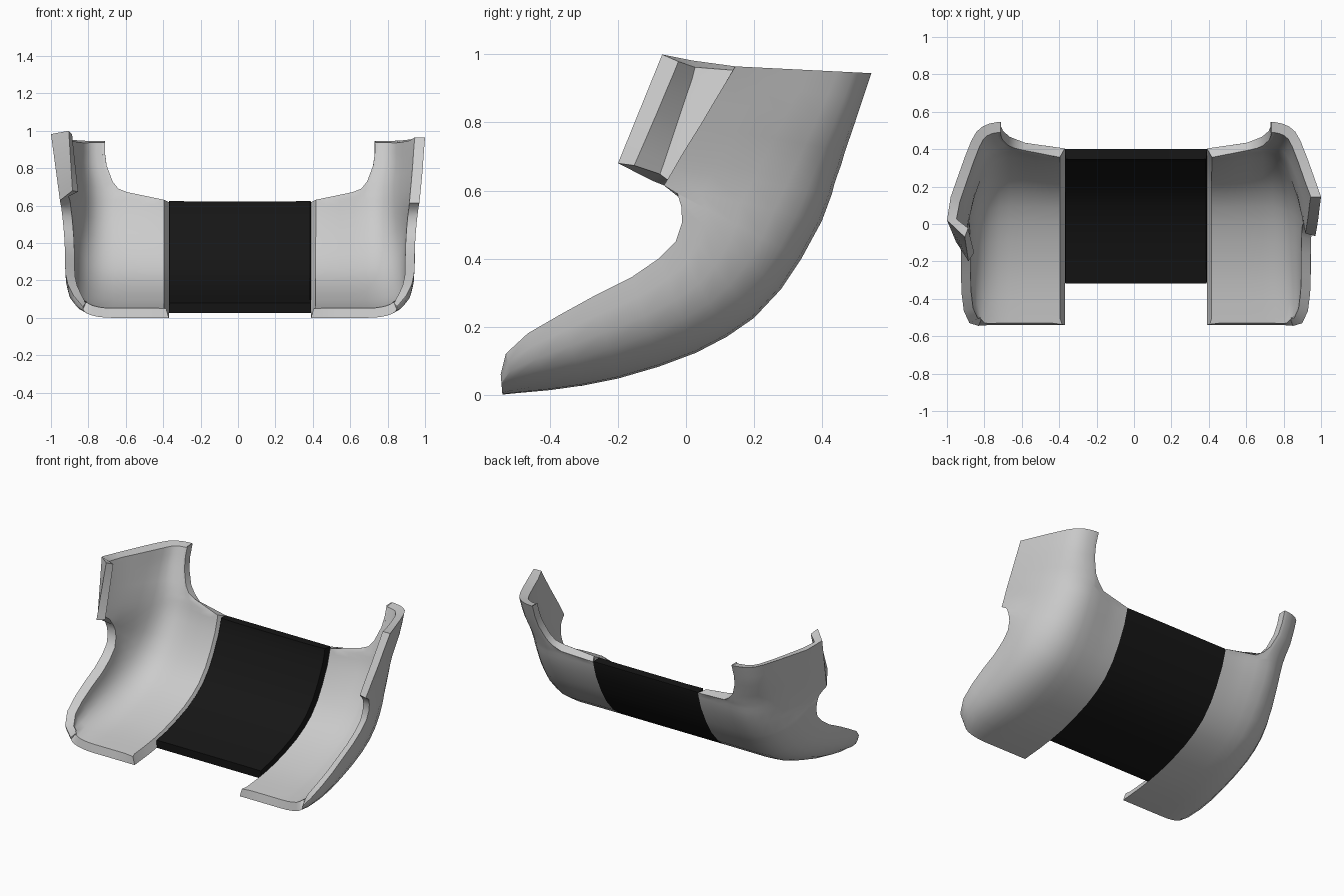
import bpy, bmesh
from mathutils import Vector

if "Cube" in bpy.data.objects:
    bpy.data.objects.remove(bpy.data.objects["Cube"])

# stations along the sweep: spine (y, z), wall edge (y, z), widest x, inner start x
STATIONS = [
    (-.54, .0, -.545, .06, .85, .39), (-.50, .004, -.53, .12, .90, .39),
    (-.40, .013, -.465, .18, .93, .39), (-.30, .027, -.37, .235, .942, .39),
    (-.20, .047, -.27, .29, .945, .39), (-.08, .082, -.16, .345, .945, .39),
    (.03, .123, -.08, .40, .947, .39), (.12, .17, -.03, .45, .95, .39),
    (.20, .225, -.012, .505, .955, .39), (.28, .31, -.013, .55, .96, .39),
    (.34, .40, -.025, .59, .965, .39), (.40, .51, -.065, .615, .97, .39),
    (.43, .59, -.035, .665, .975, .39), (.437, .618, -.018, .695, .978, .39),
    (.445, .642, .0, .725, .981, .60), (.457, .675, .02, .757, .984, .65),
    (.468, .715, .042, .792, .987, .685), (.497, .80, .085, .865, .992, .72),
    (.52, .87, .115, .915, .996, .73), (.545, .945, .145, .965, 1.0, .73)]
FOLD_START = 11
LOWER = [(0, 0), (.25, .02), (.48, .09), (.68, .2), (.84, .36), (.95, .56), (.99, .78), (1, 1)]
UPPER = [(0, 0), (.17, .02), (.32, .06), (.45, .13), (.56, .25), (.70, .47), (.86, .75), (1, 1)]


def clamp(t):
    return max(0.0, min(1.0, t))


def dent(x, z):
    # the centre of the panel sits slightly forward of the corners near the top
    t = clamp((x - .42) / .3)
    return -.033 * clamp((z - .15) / .45) * (1 - t * t * (3 - 2 * t))


def shell(name, rows, thick, slide, color=None):
    """Thick shell from rows of outer points; rows may differ in length."""
    bm = bmesh.new()
    grid = [[bm.verts.new(p) for p in r] for r in rows]
    for a, b in zip(grid, grid[1:]):
        for i in range(min(len(a), len(b)) - 1):
            bm.faces.new((a[i], a[i + 1], b[i + 1], b[i]))
    bm.normal_update()
    if sum(f.normal.z * f.calc_area() for f in bm.faces) > 0:
        bmesh.ops.reverse_faces(bm, faces=bm.faces[:])
    bm.normal_update()
    outer = bm.verts[:]
    faces = bm.faces[:]
    rim = [(l.vert, l.link_loop_next.vert) for f in faces for l in f.loops if l.edge.is_boundary]
    target = {}
    for v in outer:
        p = v.co - v.normal * thick
        if v.is_boundary:
            nb = [e.other_vert(v) for e in v.link_edges]
            nb = [n for n in nb if not n.is_boundary] or nb
            d = sum((n.co - v.co for n in nb), Vector()) / len(nb)
            if d.length > 1e-6:
                p += d.normalized() * min(slide, d.length * .4)
        target[v] = p
    inner = {v: bm.verts.new(p) for v, p in target.items()}
    for f in faces:
        bm.faces.new([inner[v] for v in reversed(f.verts)])
    for a, b in rim:
        bm.faces.new((b, a, inner[a], inner[b]))
    bmesh.ops.recalc_face_normals(bm, faces=bm.faces[:])
    me = bpy.data.meshes.new(name)
    bm.to_mesh(me)
    bm.free()
    ob = bpy.data.objects.new(name, me)
    bpy.context.collection.objects.link(ob)
    if color:
        m = bpy.data.materials.new(name)
        m.diffuse_color = color
        m.use_nodes = True
        m.node_tree.nodes["Principled BSDF"].inputs["Base Color"].default_value = m.diffuse_color
        me.materials.append(m)
    bpy.ops.object.select_all(action='DESELECT')
    bpy.context.view_layer.objects.active = ob
    ob.select_set(True)
    bpy.ops.object.shade_smooth_by_angle(angle=.6)
    return ob


def side_rows(side):
    rows = []
    for k, (py, pz, ey, ez, xm, x0) in enumerate(STATIONS):
        xc = max(.69, x0 + .02)
        w = clamp((pz - .1) / .8)
        pts = [(x0 + (xc - x0) * i / 4, 0) for i in range(4)]
        for (fa, da), (fb, db) in zip(LOWER, UPPER):
            pts.append((xc + (xm - xc) * (fa + (fb - fa) * w), da + (db - da) * w))
        row = [Vector((x, py + (ey - py) * d + dent(x, pz) * (1 - d), pz + (ez - pz) * d))
               for x, d in pts]
        # folded flap, on the left side only
        if side < 0 and k >= FOLD_START:
            t = (ez - .615) / .35
            for a, b in (((.972, -.095, .627), (1.02, .02, .982)),
                         ((.905, -.2, .68), (.925, -.07, 1.0))):
                row.append(Vector(a).lerp(Vector(b), t))
        for p in row:
            p.x = .01 + side * (p.x - .01)
        rows.append(row)
    return rows


# side shells
shell("right_shell", side_rows(1), .05, .025)
shell("left_shell", side_rows(-1), .05, .025)

# dark centre panel following the same sweep
spine = [(-.31, .025)] + [(s[0], s[1]) for s in STATIONS[4:13]] + [(.434, .62)]
band = [[Vector((-.37 + .76 * i / 6, y + dent(0, z), z)) for i in range(7)] for y, z in spine]
shell("centre_panel", band, .055, .004, (.008, .008, .008, 1))
